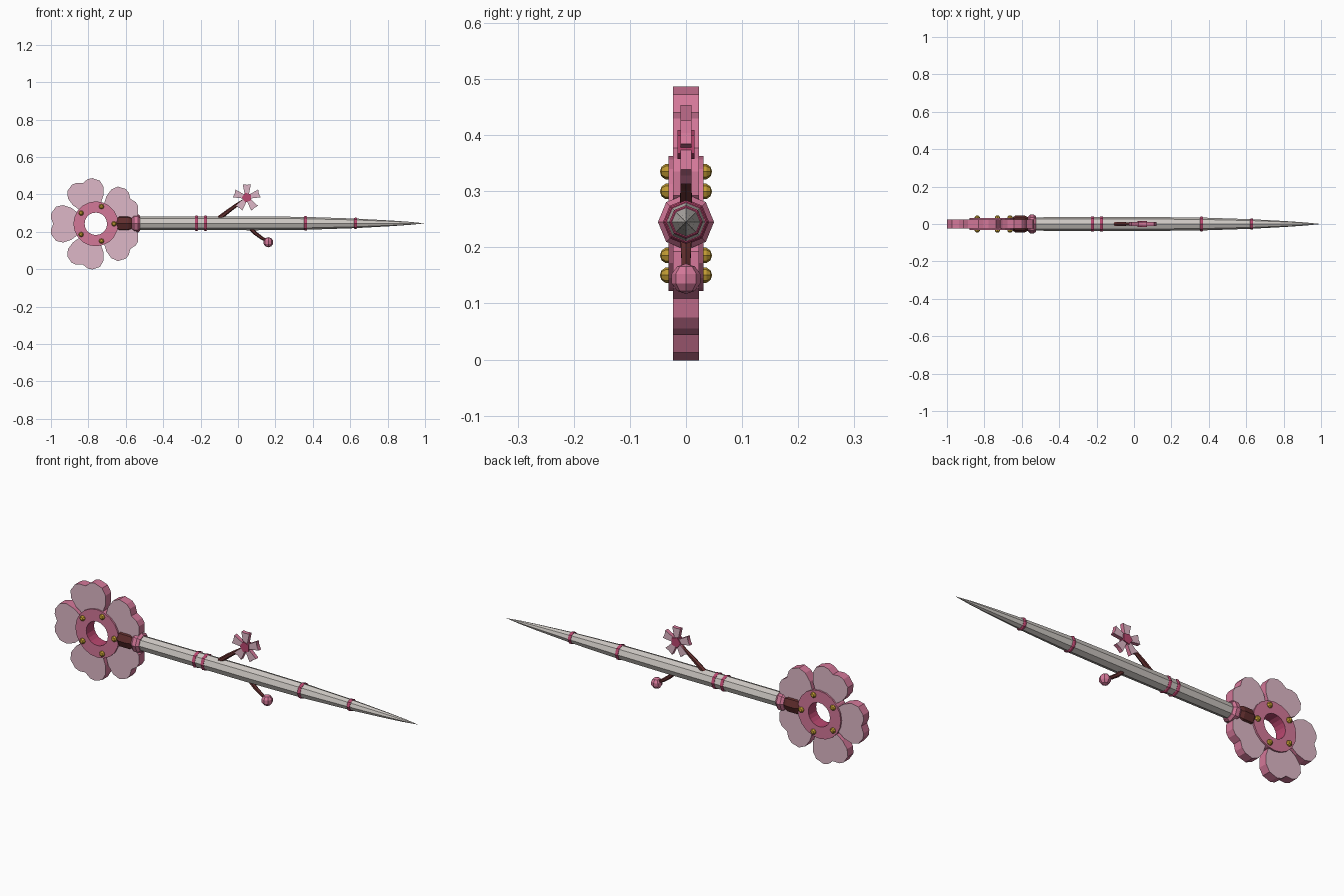
import bpy, bmesh, math
from mathutils import Vector, Matrix

if "Cube" in bpy.data.objects:
    bpy.data.objects.remove(bpy.data.objects["Cube"])


def mat(name, rgb):
    m = bpy.data.materials.new(name)
    lin = [c / 12.92 if c <= 0.04045 else ((c + 0.055) / 1.055) ** 2.4 for c in rgb]
    m.diffuse_color = (*lin, 1)
    m.use_nodes = True
    m.node_tree.nodes["Principled BSDF"].inputs["Base Color"].default_value = m.diffuse_color
    return m


PALE = mat("pale petal", (0.87, 0.72, 0.78))
PINK = mat("pink", (0.83, 0.47, 0.60))
ROSE = mat("deep rose", (0.73, 0.28, 0.44))
SILVER = mat("silver", (0.80, 0.78, 0.76))
BROWN = mat("dark brown", (0.38, 0.18, 0.18))
GOLD = mat("gold", (0.76, 0.61, 0.20))

AXIS_Z = 0.245
FLOWER = Vector((-0.76, 0, 0.2425))


def finish(name, bm, mats):
    bmesh.ops.recalc_face_normals(bm, faces=bm.faces)
    me = bpy.data.meshes.new(name)
    bm.to_mesh(me)
    bm.free()
    for m in mats:
        me.materials.append(m)
    ob = bpy.data.objects.new(name, me)
    bpy.context.collection.objects.link(ob)
    return ob


def lathe_x(name, profile, m, sides=8):
    """Revolve (x, radius) points around the shaft axis."""
    bm = bmesh.new()
    rings = []
    for x, r in profile:
        rings.append([bm.verts.new((x, r * math.cos(math.tau * i / sides),
                                    AXIS_Z + r * math.sin(math.tau * i / sides)))
                      for i in range(sides)])
    for a, b in zip(rings, rings[1:]):
        for i in range(sides):
            j = (i + 1) % sides
            bm.faces.new((a[i], a[j], b[j], b[i]))
    bm.faces.new(rings[0])
    bm.faces.new(rings[-1])
    bmesh.ops.remove_doubles(bm, verts=bm.verts, dist=1e-5)
    return finish(name, bm, [m])


def petals(name, half, centre, first, depth):
    """Five extruded petals: pale faces front and back, pink edges."""
    outline = half + [(r, -w) for r, w in reversed(half) if w > 0]
    bm = bmesh.new()
    for k in range(5):
        a = math.radians(first + 72 * k)
        u = Vector((math.cos(a), 0, math.sin(a)))
        v = Vector((-math.sin(a), 0, math.cos(a)))
        lay = [[bm.verts.new(centre + u * r + v * w + Vector((0, y, 0)))
                for r, w in outline] for y in (-depth, depth)]
        bm.faces.new(lay[0])
        bm.faces.new(lay[1])
        n = len(outline)
        for i in range(n):
            j = (i + 1) % n
            bm.faces.new((lay[0][i], lay[0][j], lay[1][j], lay[1][i])).material_index = 1
    return finish(name, bm, [PALE, PINK])


def bead(name, loc, r, m, u=8, v=5, axis='Z'):
    bm = bmesh.new()
    bmesh.ops.create_uvsphere(bm, u_segments=u, v_segments=v, radius=r)
    if axis == 'Y':
        bmesh.ops.rotate(bm, verts=bm.verts, matrix=Matrix.Rotation(math.pi / 2, 3, 'X'))
    bmesh.ops.translate(bm, verts=bm.verts, vec=loc)
    return finish(name, bm, [m])


def twig(name, path, sides=6):
    """Tapered tube through (x, z, radius) points in the y = 0 plane."""
    bm = bmesh.new()
    rings = []
    for i, (x, z, r) in enumerate(path):
        p, q = path[max(i - 1, 0)], path[min(i + 1, len(path) - 1)]
        d = Vector((q[0] - p[0], 0, q[1] - p[1])).normalized()
        n = Vector((-d.z, 0, d.x))
        rings.append([bm.verts.new(Vector((x, 0, z))
                                   + n * r * math.cos(math.tau * k / sides)
                                   + Vector((0, 1, 0)) * r * math.sin(math.tau * k / sides))
                      for k in range(sides)])
    for a, b in zip(rings, rings[1:]):
        for k in range(sides):
            j = (k + 1) % sides
            bm.faces.new((a[k], a[j], b[j], b[k]))
    bm.faces.new(rings[0])
    bm.faces.new(rings[-1])
    return finish(name, bm, [BROWN])


# Large blossom petals, notched at the tip
petals("blossom_petals",
       [(0.085, 0.0), (0.085, 0.050), (0.132, 0.086), (0.175, 0.100), (0.212, 0.092),
        (0.238, 0.058), (0.2405, 0.032), (0.228, 0.0)], FLOWER, 36, 0.0228)

# Pink ring with an open centre; the hole wall is deep rose
bm = bmesh.new()
N = 20
loops = []
for r, y in ((0.12, -0.031), (0.12, 0.031), (0.06, 0.031), (0.06, -0.031)):
    loops.append([bm.verts.new(FLOWER + Vector((r * math.cos(math.tau * i / N), y,
                                                r * math.sin(math.tau * i / N))))
                  for i in range(N)])
for s in range(4):
    a, b = loops[s], loops[(s + 1) % 4]
    for i in range(N):
        j = (i + 1) % N
        bm.faces.new((a[i], a[j], b[j], b[i])).material_index = 1 if s == 2 else 0
finish("blossom_ring", bm, [PINK, ROSE])

# Gold stamens on both faces, between the petals
for k in range(5):
    a = math.radians(72 * k)
    for side, y in (("front", -0.032), ("back", 0.032)):
        bead(f"stamen_{side}_{k + 1}",
             FLOWER + Vector((0.097 * math.cos(a), y, 0.097 * math.sin(a))),
             0.0145, GOLD, 8, 5, 'Y')

# Shaft parts along the axis
lathe_x("brown_socket", [(-0.655, 0.030), (-0.635, 0.045), (-0.585, 0.045), (-0.56, 0.034)], BROWN)
lathe_x("pink_collar", [(-0.567, 0.040), (-0.555, 0.050), (-0.535, 0.050), (-0.523, 0.040)], PINK)
lathe_x("blade", [(-0.54, 0.036), (0.10, 0.037), (0.36, 0.0345), (0.63, 0.0255), (0.82, 0.015),
                  (0.92, 0.008), (1.0, 0.0)], SILVER)
for i, (x, r) in enumerate(((-0.222, 0.041), (-0.174, 0.041), (0.361, 0.039), (0.629, 0.030))):
    lathe_x(f"band_{i + 1}", [(x - 0.008, r - 0.003), (x - 0.004, r), (x + 0.004, r),
                              (x + 0.008, r - 0.003)], ROSE)

# Upper twig with a small blossom
twig("upper_twig", [(-0.11, 0.265, 0.013), (-0.05, 0.312, 0.011), (0.0, 0.348, 0.009),
                    (0.046, 0.378, 0.007)])
SMALL = Vector((0.047, 0, 0.383))
petals("small_blossom_petals", [(0.012, 0.0), (0.012, 0.010), (0.071, 0.022), (0.068, 0.0)],
       SMALL, 90, 0.010)
bm = bmesh.new()
bmesh.ops.create_cone(bm, cap_ends=True, segments=5, radius1=0.027, radius2=0.027, depth=0.03)
bmesh.ops.rotate(bm, verts=bm.verts, matrix=Matrix.Rotation(math.pi / 2, 3, 'X')
                 @ Matrix.Rotation(math.pi / 2, 3, 'Z'))
bmesh.ops.translate(bm, verts=bm.verts, vec=SMALL)
finish("small_blossom_centre", bm, [ROSE])

# Lower twig with a bud
twig("lower_twig", [(0.06, 0.225, 0.012), (0.095, 0.190, 0.010), (0.125, 0.168, 0.009),
                    (0.16, 0.148, 0.007)])
bead("bud", Vector((0.162, 0, 0.144)), 0.027, PINK, 8, 5)
